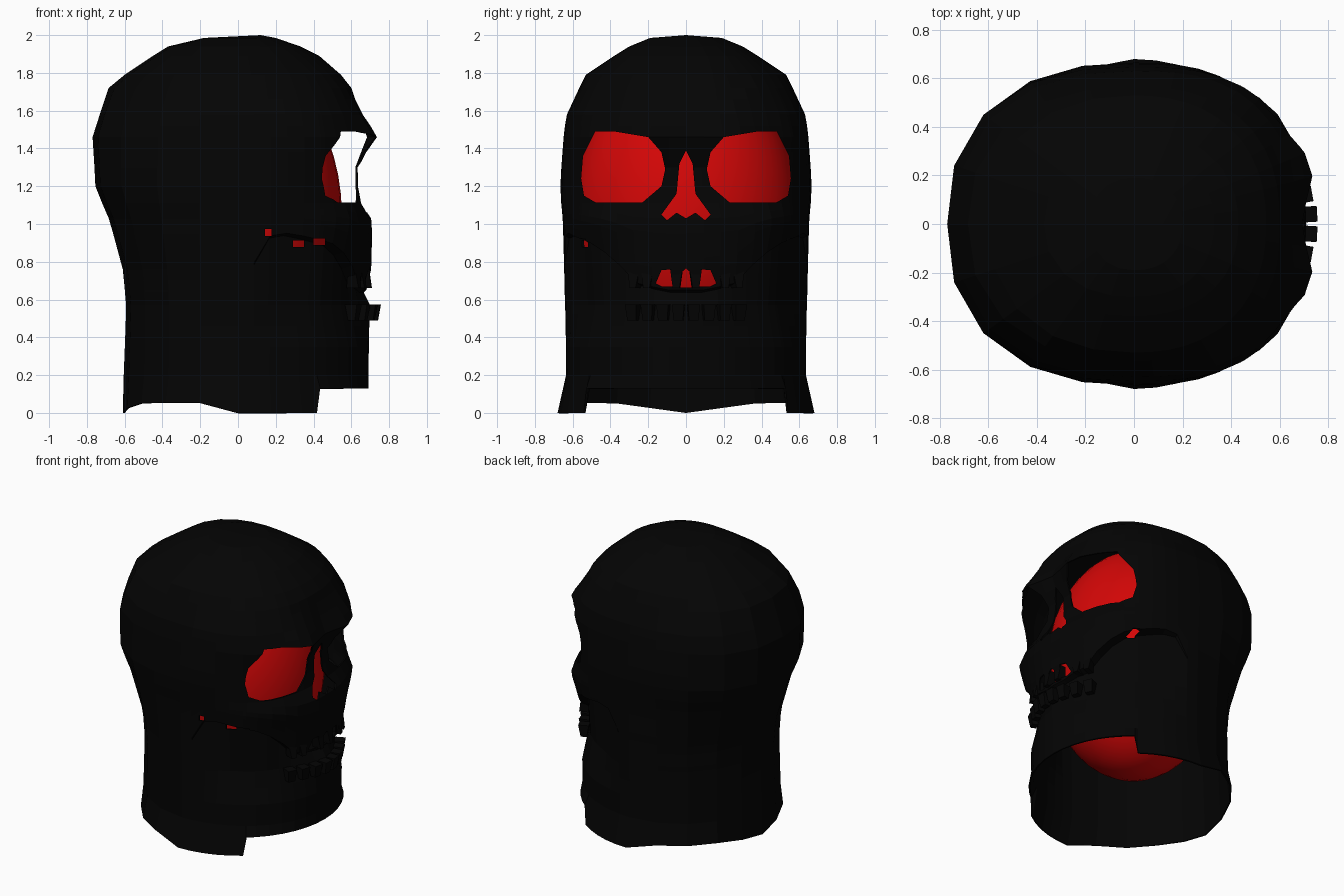
import bpy, bmesh, math
from mathutils import Vector, Matrix

if "Cube" in bpy.data.objects:
    bpy.data.objects.remove(bpy.data.objects["Cube"])


def material(name, rgb):
    m = bpy.data.materials.new(name)
    m.diffuse_color = (*rgb, 1)
    m.use_nodes = True
    m.node_tree.nodes["Principled BSDF"].inputs["Base Color"].default_value = m.diffuse_color
    return m


BLACK = material("matte black", (0.0012, 0.0012, 0.0012))
RED = material("bright red", (0.66, 0.002, 0.002))


def make_object(name, bm, mat):
    bmesh.ops.recalc_face_normals(bm, faces=bm.faces)
    me = bpy.data.meshes.new(name)
    bm.to_mesh(me)
    bm.free()
    me.materials.append(mat)
    ob = bpy.data.objects.new(name, me)
    bpy.context.collection.objects.link(ob)
    return ob


def interp(table, v):
    """Linear lookup; each row is (key, values...)."""
    if v <= table[0][0]:
        return table[0][1:]
    for p, q in zip(table, table[1:]):
        if v <= q[0]:
            f = (v - p[0]) / (q[0] - p[0])
            return [a + (b - a) * f for a, b in zip(p[1:], q[1:])]
    return table[-1][1:]


# Head profile: height, back depth, front depth, half width
PROFILE = [
    (0.00, .61, .69, .68), (0.20, .605, .69, .635), (0.46, .595, .695, .637),
    (0.57, .592, .70, .64), (0.62, .597, .645, .642), (0.66, .60, .69, .643),
    (0.76, .61, .705, .645), (1.02, .68, .712, .652), (1.10, .715, .655, .66),
    (1.20, .755, .635, .665), (1.30, .76, .63, .66), (1.46, .77, .69, .648),
    (1.57, .735, .65, .635), (1.72, .685, .60, .565), (1.79, .60, .545, .53),
    (1.89, .45, .43, .38), (1.94, .37, .33, .30), (1.985, .18, .20, .19)]
# Cross-section roundness by height: front, back
ROUNDNESS = [(.7, 2.0, 2.0), (1.0, 2.35, 2.25), (1.25, 2.75, 2.45), (1.6, 2.7, 2.45), (1.8, 2.25, 2.25)]
# Lower edge of the upper skull: distance from centre, height
MOUTH_EDGE = [(0.10, .65), (0.27, .69), (0.35, .80), (0.45, .89), (0.62, .96)]
LEVELS = [0, .2, .35, .46, .52, .57, .61, .64, .65, .7, .76, .82, .88, .95, 1.03,
          1.11, 1.2, 1.3, 1.38, 1.46, 1.52, 1.58, 1.66, 1.72, 1.79, 1.89, 1.94, 1.985]
# Fine steps over the face, coarse steps round the back
HALF = [0, 7.5, 15, 22.5, 30, 37.5, 45, 50.5, 52.3, 60, 67.5, 75, 82.5, 90, 108, 126, 144, 162]
ANGLES = [math.radians(a) for a in HALF + [180] + [-a for a in HALF[:0:-1]]]
SEGMENTS = len(ANGLES)


def bump(y, z, y0, z0, size):
    return math.exp(-((abs(y) - y0) ** 2 + (z - z0) ** 2) / size ** 2)


def plain_point(t, z):
    back, front, half = interp(PROFILE, z)
    c, s = math.cos(t), math.sin(t)
    n = interp(ROUNDNESS, z)[0 if c > 0 else 1]
    r = ((abs(c) / (front if c > 0 else back)) ** n + (abs(s) / half) ** n) ** (-1 / n)
    return r * c, r * s


def head_point(t, level):
    x, y = plain_point(t, level)
    z = level
    if x > 0 and .57 < level < 1.11:
        # bend the rows so that row .65 follows the mouth edge
        edge = .65 + (interp(MOUTH_EDGE, abs(y))[0] - .65) * min(1, x / .18)
        z = interp([(.57, .57), (.65, edge), (1.11, 1.11)], level)[0]
        if .6 < level < .645:
            z = edge - .012
        x, y = plain_point(t, z)
    if x > .1:
        # brow, cheekbones and the hollow under the cheek
        k = 1 + .085 * bump(y, z, .22, 1.46, .13) + .03 * bump(y, z, .45, 1.02, .12)
        if level < .645:
            low = min(1, max(0, (level - .35) / .25))
            k -= .09 * low * min(1, abs(y) / .3) * min(1, (x - .1) / .2)
        x, y = x * k, y * k
    if level == 0:
        # stepped lower rim: raised jaw, low sides, notched back
        if abs(t) < math.radians(51.5):
            z = .13
        elif x < 0:
            z = .055 * min(1, abs(y) / .4) * min(1, -x / .2)
    return Vector((x, y, z))


# Hollow head shell
bm = bmesh.new()
rings = [[bm.verts.new(head_point(t, z)) for t in ANGLES] for z in LEVELS]
for lo, hi in zip(rings, rings[1:]):
    for i in range(SEGMENTS):
        j = (i + 1) % SEGMENTS
        bm.faces.new((lo[i], lo[j], hi[j], hi[i]))
apex = bm.verts.new((.12, 0, 2.0))
for i in range(SEGMENTS):
    bm.faces.new((rings[-1][i], rings[-1][(i + 1) % SEGMENTS], apex))
head = make_object("skull_shell", bm, BLACK)
solid = head.modifiers.new("thickness", 'SOLIDIFY')
solid.thickness = .01
solid.offset = -1


# Openings for eyes, nose, tooth gaps and cheek slits
cut = bmesh.new()


def prism(outline, x0=.2, x1=1.0):
    a = [cut.verts.new((x0, y, z)) for y, z in outline]
    b = [cut.verts.new((x1, y, z)) for y, z in outline]
    cut.faces.new(a)
    cut.faces.new(b)
    for i in range(len(a)):
        j = (i + 1) % len(a)
        cut.faces.new((a[i], a[j], b[j], b[i]))


EYE = [(.11, 1.29), (.13, 1.20), (.23, 1.115), (.48, 1.115), (.54, 1.15), (.555, 1.24),
       (.545, 1.36), (.48, 1.49), (.38, 1.49), (.20, 1.46), (.13, 1.38)]
NOSE = [(.035, 1.32), (.05, 1.16), (.13, 1.05), (.10, 1.02), (.05, 1.06)]
GAP = [(.08, .76), (.13, .755), (.16, .685), (.13, .67), (.06, .67)]
for side in (1, -1):
    prism([(y * side, z) for y, z in EYE])
    prism([(y * side, z) for y, z in GAP])
prism([(0, 1.39)] + NOSE + [(0, 1.03)] + [(-y, z) for y, z in reversed(NOSE)])
prism([(0, .765), (.04, .73), (.035, .665), (-.035, .665), (-.04, .73)])
for x, y, z, w in [(.43, .47, .905, .06), (.43, -.47, .905, .06),
                   (.32, -.54, .895, .06), (.16, -.61, .955, .035)]:
    bmesh.ops.create_cube(cut, size=1, matrix=Matrix.Translation((x, y, z))
                          @ Matrix.Diagonal((w, .2, .035, 1)))
cutter = make_object("opening_cutter", cut, BLACK)
cutter.hide_render = True
boolean = head.modifiers.new("openings", 'BOOLEAN')
boolean.operation = 'DIFFERENCE'
boolean.solver = 'EXACT'
boolean.object = cutter
bpy.context.view_layer.objects.active = head
head.select_set(True)
for name in ("thickness", "openings"):
    bpy.ops.object.modifier_apply(modifier=name)
bpy.data.objects.remove(cutter)

# Smooth red core seen through the openings
bm = bmesh.new()
bmesh.ops.create_uvsphere(bm, u_segments=40, v_segments=24, radius=1,
                          matrix=Matrix.Translation((-.01, 0, 1.05))
                          @ Matrix.Diagonal((.56, .60, .80, 1)))
for f in bm.faces:
    f.smooth = True
make_object("red_core", bm, RED)


# Tapered teeth following the jaw; each place is (y, forward offset)
def teeth(name, places, base, tip, widths):
    bm = bmesh.new()
    for y0, out in places:
        for side in (1, -1):
            y = y0 * side
            x = interp(PROFILE, base)[1] * math.sqrt(1 - (y / .66) ** 2) + out
            rot = Matrix.Rotation(y * 1.5, 4, 'Z')
            for v in bmesh.ops.create_cube(bm, size=1)["verts"]:
                end = v.co.z > 0
                local = Vector((v.co.x * (.07 if end else .04), v.co.y * widths[end], 0))
                v.co = rot @ local + Vector((x, y, tip if end else base))
    make_object(name, bm, BLACK)


teeth("lower_teeth", [(.04, .025), (.12, .015), (.20, -.005), (.28, -.02)], .49, .575, (.05, .065))
teeth("upper_teeth", [(.05, -.03), (.20, -.03), (.27, -.03)], .76, .66, (.065, .035))
